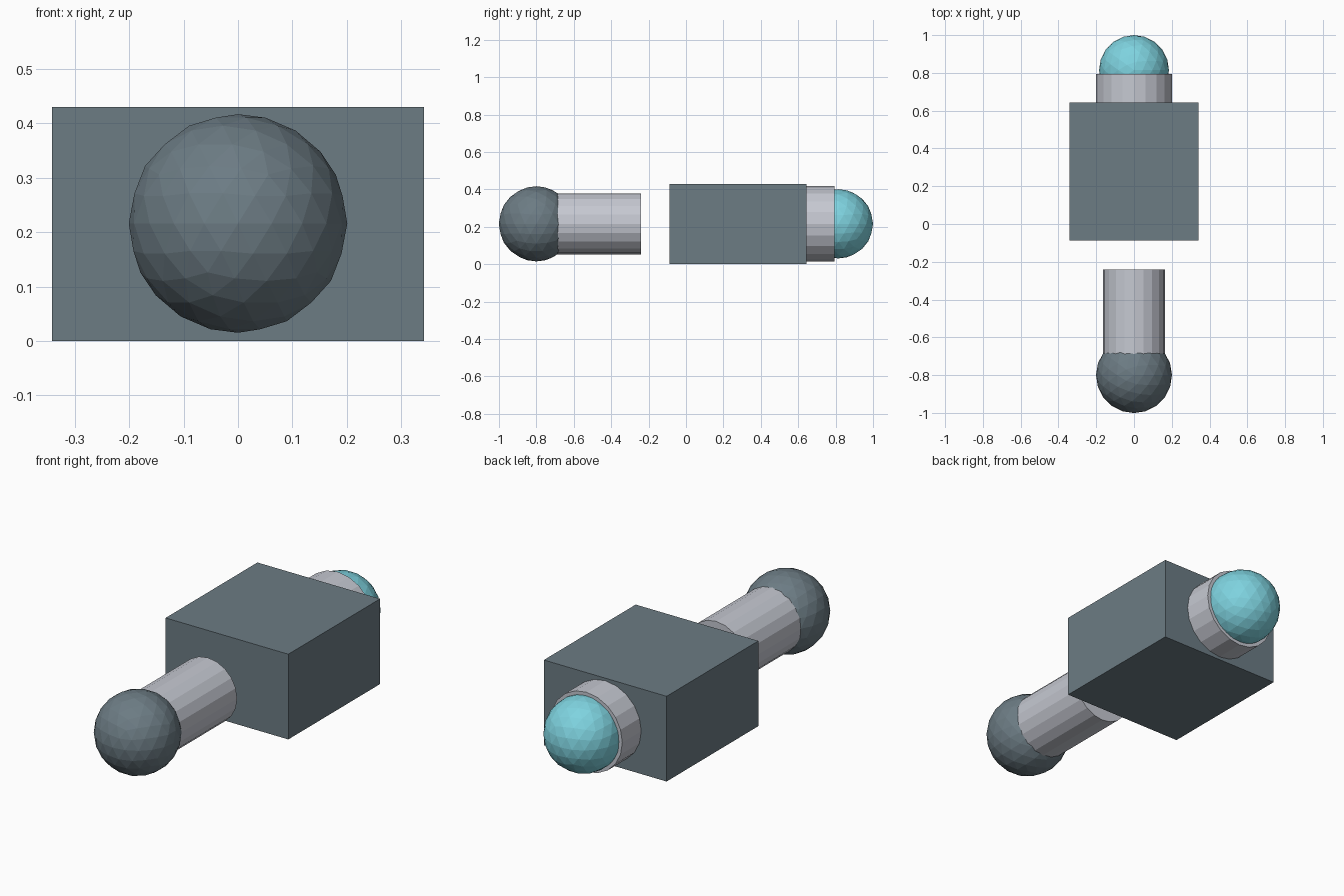
import bpy
import math

cube = bpy.data.objects.get("Cube")
if cube:
    bpy.data.objects.remove(cube, do_unlink=True)

AXIS_Z = 0.216  # height of the shared long axis


def make_material(name, rgb):
    mat = bpy.data.materials.new(name)
    mat.use_nodes = True
    colour = (*rgb, 1.0)
    mat.diffuse_color = colour
    mat.node_tree.nodes["Principled BSDF"].inputs["Base Color"].default_value = colour
    return mat


slate = make_material("slate_grey", (0.15, 0.20, 0.23))
silver = make_material("light_silver", (0.56, 0.58, 0.64))
aqua = make_material("aqua", (0.21, 0.65, 0.74))


def finish(name, mat):
    obj = bpy.context.object
    obj.name = name
    obj.data.materials.append(mat)
    return obj


def ball(name, y, radius, mat):
    bpy.ops.mesh.primitive_ico_sphere_add(
        subdivisions=3, radius=radius, location=(0, y, AXIS_Z))
    return finish(name, mat)


def rod(name, y_start, y_end, radius, mat):
    bpy.ops.mesh.primitive_cylinder_add(
        vertices=20, radius=radius, depth=y_end - y_start,
        location=(0, (y_start + y_end) / 2, AXIS_Z),
        rotation=(math.pi / 2, 0, 0))
    return finish(name, mat)


# Handle with its rounded end
ball("handle_knob", -0.8, 0.201, slate)
rod("handle_shaft", -0.8, -0.24, 0.163, silver)

# Main block, separated from the handle by a gap
bpy.ops.mesh.primitive_cube_add(size=1, location=(0, 0.278, AXIS_Z))
block = finish("main_block", slate)
block.scale = (0.685, 0.732, 0.43)
block.location.z = 0.215

# Collar holding the domed tip
rod("tip_collar", 0.644, 0.795, 0.201, silver)
ball("tip_dome", 0.815, 0.185, aqua)
